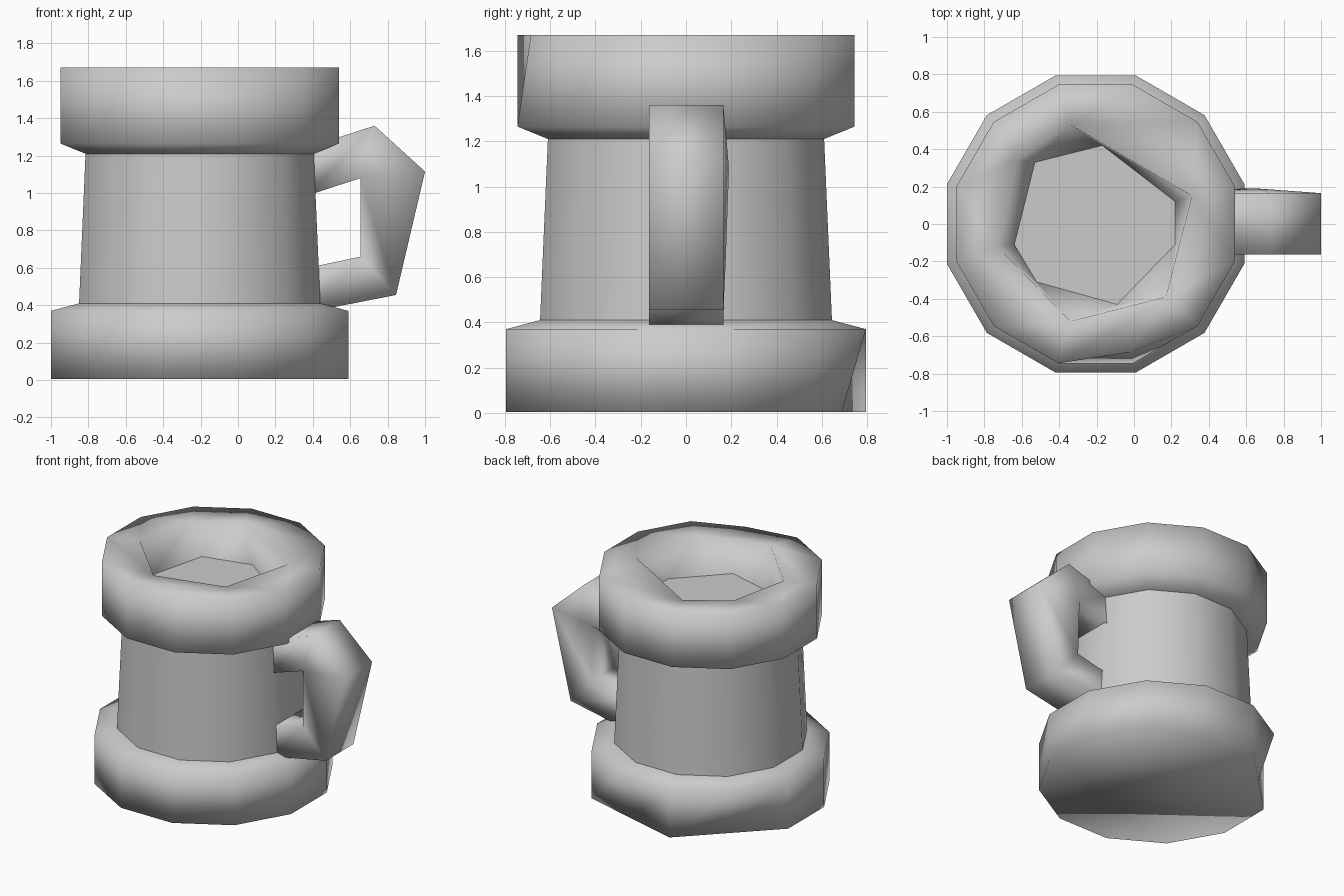
import bpy, bmesh, math

if "Cube" in bpy.data.objects:
    bpy.data.objects.remove(bpy.data.objects["Cube"])

CX = -0.205   # mug axis
N = 12


def finish(name, bm):
    """Turn the bmesh into a smooth shaded object."""
    bmesh.ops.recalc_face_normals(bm, faces=bm.faces)
    me = bpy.data.meshes.new(name)
    bm.to_mesh(me)
    bm.free()
    for p in me.polygons:
        p.use_smooth = True
    ob = bpy.data.objects.new(name, me)
    bpy.context.collection.objects.link(ob)
    return ob


def ring(bm, apothem, z, cut=(), pull=math.cos(math.radians(30))):
    """Twelve-sided ring; corners at the angles in cut are pulled inward."""
    verts = []
    for i in range(N):
        deg = 15 + 30 * i
        r = apothem / math.cos(math.radians(15))
        if deg in cut:
            r *= pull
        a = math.radians(deg)
        verts.append(bm.verts.new((CX + r * math.cos(a), r * math.sin(a), z)))
    return verts


def skin(bm, rings):
    for a, b in zip(rings, rings[1:]):
        for i in range(len(a)):
            j = (i + 1) % len(a)
            bm.faces.new((a[i], a[j], b[j], b[i]))


def bridge(bm, big, small):
    """Join a ring to a coarser one by nearest corners."""
    n = len(small)
    near = [min(range(n), key=lambda k: (small[k].co - v.co).length) for v in big]
    for i in range(len(big)):
        j = (i + 1) % len(big)
        steps = (near[j] - near[i]) % n
        lower = [small[(near[i] + s) % n] for s in range(steps, -1, -1)]
        bm.faces.new([big[i], big[j]] + lower)


# Wide foot, with two worn lower corners at the back
bm = bmesh.new()
rings = [ring(bm, 0.795, 0.005, (75, 135)), ring(bm, 0.795, 0.37), ring(bm, 0.645, 0.41)]
skin(bm, rings)
bm.faces.new(rings[0])
finish("foot", bm)

# Tapered body
bm = bmesh.new()
skin(bm, [ring(bm, 0.645, 0.405), ring(bm, 0.61, 1.215)])
finish("body", bm)

# Flared rim, flat lip with a coarse opening, and steep inner wall
FILL_Z = 1.435
fill = [(0.22, -0.11), (0.22, 0.12), (-0.17, 0.42), (-0.53, 0.33),
        (-0.64, -0.11), (-0.52, -0.31), (-0.09, -0.43)]
lip = [(0.17, -0.39), (0.31, 0.15), (-0.34, 0.53), (-0.63, 0.34),
       (-0.73, -0.12), (-0.34, -0.52)]
bm = bmesh.new()
top = ring(bm, 0.745, 1.67, (285,), 0.92)
skin(bm, [ring(bm, 0.61, 1.21), ring(bm, 0.745, 1.265), top])
opening = [bm.verts.new((x, y, 1.67)) for x, y in lip]
inner = [bm.verts.new((x, y, FILL_Z)) for x, y in fill]
bridge(bm, top, opening)
bridge(bm, inner[::-1], opening[::-1])
finish("rim", bm)

# Flat filling inside the mug
bm = bmesh.new()
bm.faces.new([bm.verts.new((x, y, FILL_Z)) for x, y in fill])
finish("filling", bm)

# Angular handle: outer and inner side paths (x, z, back half-width)
outer = [(0.36, 1.24, 0.165), (0.73, 1.36, 0.165), (1.0, 1.115, 0.165),
         (0.845, 0.455, 0.165), (0.36, 0.36, 0.165)]
inside = [(0.36, 0.983, 0.185), (0.655, 1.08, 0.19), (0.655, 1.08, 0.19),
          (0.655, 0.66, 0.175), (0.36, 0.597, 0.17)]
bm = bmesh.new()
sections = []
for (xo, zo, wo), (xi, zi, wi) in zip(outer, inside):
    sections.append([bm.verts.new(c) for c in (
        (xo, -0.163, zo), (xo, wo, zo), (xi, wi, zi), (xi, -0.163, zi))])
for a, b in zip(sections, sections[1:]):
    skin(bm, [a, b])
bmesh.ops.remove_doubles(bm, verts=bm.verts, dist=0.001)
finish("handle", bm)
